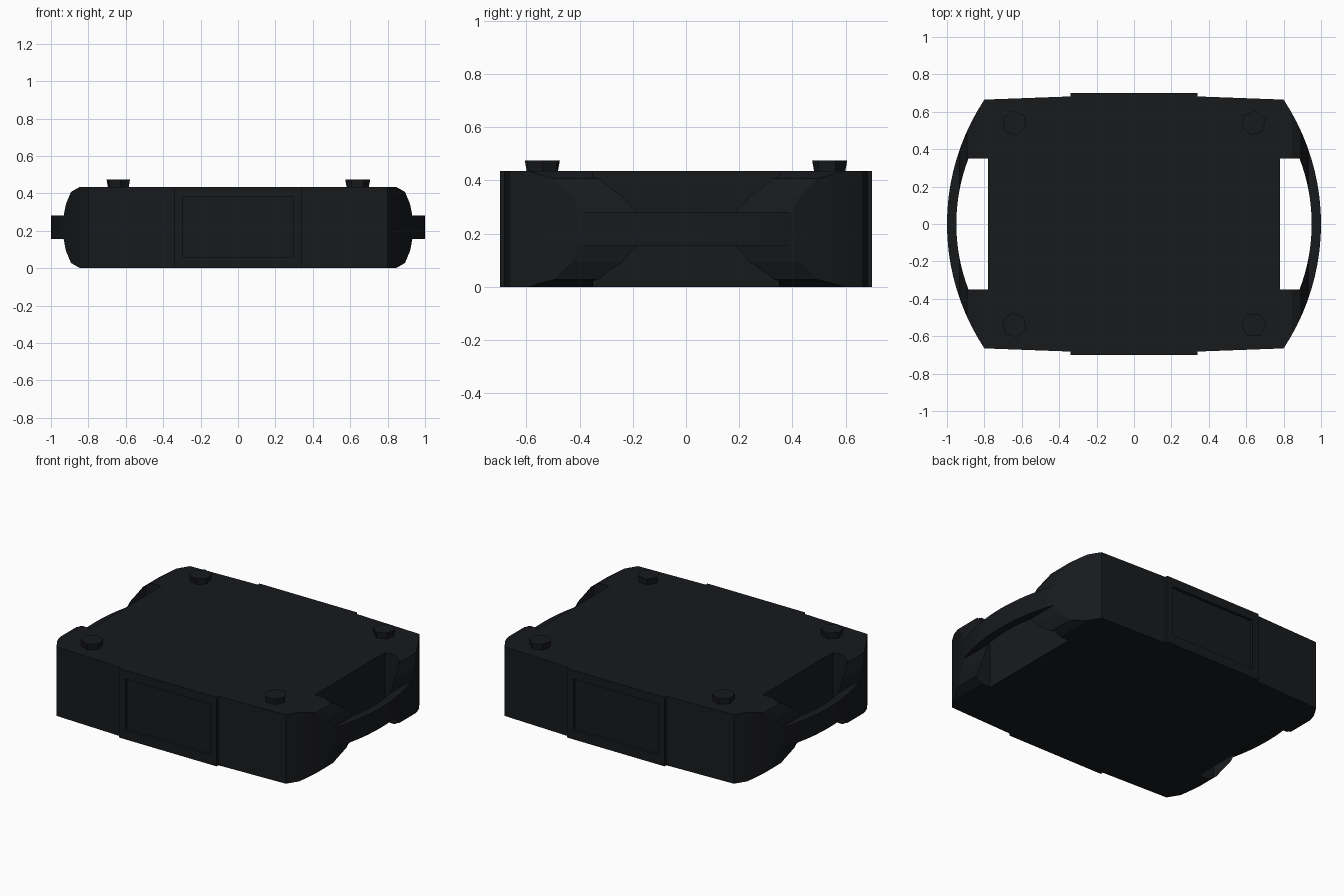
import bpy, bmesh, math
from mathutils import Vector

if "Cube" in bpy.data.objects:
    bpy.data.objects.remove(bpy.data.objects["Cube"])

H = 0.435
dark = bpy.data.materials.new("dark_plastic")
dark.diffuse_color = (0.009, 0.010, 0.012, 1)
dark.use_nodes = True
dark.node_tree.nodes["Principled BSDF"].inputs["Base Color"].default_value = dark.diffuse_color


def finish(name, bm):
    bmesh.ops.recalc_face_normals(bm, faces=bm.faces)
    me = bpy.data.meshes.new(name)
    bm.to_mesh(me)
    bm.free()
    me.materials.append(dark)
    ob = bpy.data.objects.new(name, me)
    bpy.context.collection.objects.link(ob)
    return ob


def prism(name, pts, a, b, axis):
    """Extrude a 2D outline from a to b along 'y' (x,z points) or 'z' (x,y points)."""
    bm = bmesh.new()
    place = (lambda p: (p[0], a, p[1])) if axis == 'y' else (lambda p: (p[0], p[1], a))
    face = bm.faces.new([bm.verts.new(place(p)) for p in pts])
    out = bmesh.ops.extrude_face_region(bm, geom=[face])
    step = Vector((0, b - a, 0)) if axis == 'y' else Vector((0, 0, b - a))
    bmesh.ops.translate(bm, vec=step, verts=[g for g in out['geom'] if isinstance(g, bmesh.types.BMVert)])
    return finish(name, bm)


def boolean(ob, tool, op):
    mod = ob.modifiers.new(op, 'BOOLEAN')
    mod.operation, mod.solver, mod.object = op, 'EXACT', tool
    bpy.context.view_layer.objects.active = ob
    bpy.ops.object.modifier_apply(modifier=mod.name)
    bpy.data.objects.remove(tool)


def arc(x_mid, x_end, y_end, n):
    """Bowed edge from (x_end,-y_end) through (x_mid,0) to (x_end,y_end)."""
    s = x_mid - x_end
    r = (s * s + y_end * y_end) / (2 * s)
    t = math.asin(y_end / r)
    angles = [-t + 2 * t * i / n for i in range(n + 1)]
    return [(x_mid - r + r * math.cos(q), r * math.sin(q)) for q in angles]


def turned(pts):
    return [(-x, -y) for x, y in pts]


# Plan outline: bowed ends, tapered long sides
half = arc(1.0, 0.8, 0.665, 20) + [(0.34, 0.682)]
half = [(0.34, -0.682)] + half
body = prism("case_body", half + turned(half), -0.1, 0.6, 'z')

# Front profile: rounded shell ends with thin handle bars
mid = H / 2
upper = [(1.05, 0.063), (0.932, 0.063), (0.92, 0.125), (0.893, 0.19), (0.845, mid)]
right = [(x, mid - z) for x, z in reversed(upper)] + [(x, mid + z) for x, z in upper]
left = [(-x, z) for x, z in reversed(right)]
boolean(body, prism("profile", right + left, -1, 1, 'y'), 'INTERSECT')

# Hand holes behind the bowed handles
hole = arc(0.95, 0.885, 0.35, 16) + [(0.78, 0.35), (0.78, -0.35)]
for pts in (hole, turned(hole)):
    boolean(body, prism("hand_hole", pts, -0.2, 0.7, 'z'), 'DIFFERENCE')


def rect(w, z0, z1):
    return [(-w, z0), (w, z0), (w, z1), (-w, z1)]


# Raised centre plates with a recessed panel, front and back
for name, s in (("front_plate", -1), ("back_plate", 1)):
    plate = prism(name, rect(0.34, 0, H), s * 0.66, s * 0.70, 'y')
    boolean(plate, prism("recess", rect(0.295, 0.06, 0.38), s * 0.683, s * 0.75, 'y'), 'DIFFERENCE')

# Small stacking studs, wider at the top
for i, (sx, sy) in enumerate([(-1, -1), (1, -1), (1, 1), (-1, 1)]):
    bm = bmesh.new()
    bmesh.ops.create_cone(bm, cap_ends=True, segments=6, radius1=0.056, radius2=0.067, depth=0.06)
    stud = finish(f"stud_{i + 1}", bm)
    stud.location = (sx * 0.64, sy * 0.54, 0.445)
    stud.rotation_euler.z = math.radians(10 + 20 * i)
